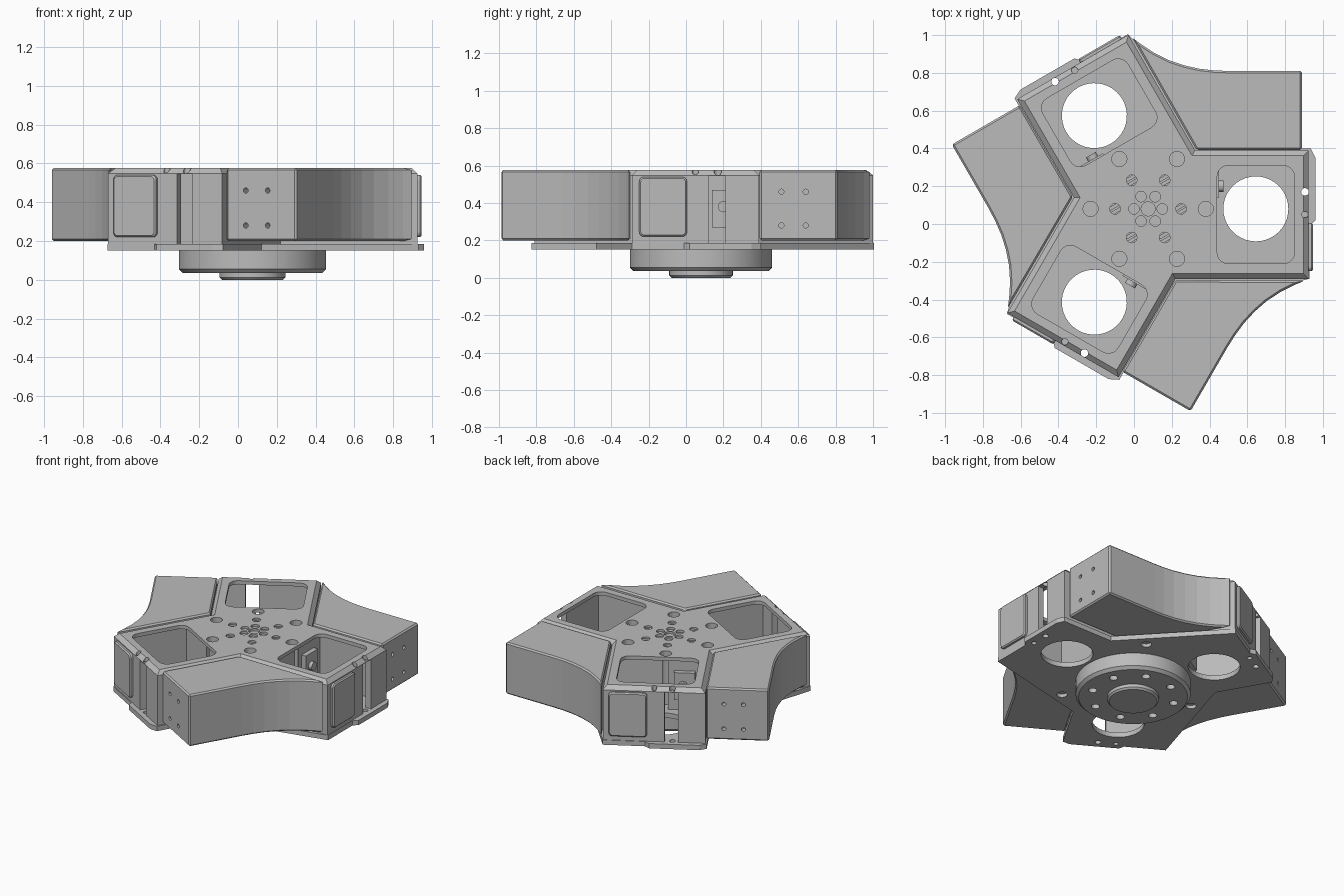
import bpy, bmesh
from math import cos, sin, pi, radians
from mathutils import Matrix, Vector

if "Cube" in bpy.data.objects:
    bpy.data.objects.remove(bpy.data.objects["Cube"])

CENTRE = Vector((0.075, 0.08, 0))
TURNS = [Matrix.Rotation(radians(a), 4, "Z") for a in (0, 120, 240)]
# Maps a flat outline (u, v, depth) onto an upright face (depth, u, v)
UPRIGHT = Matrix(((0, 0, 1, 0), (1, 0, 0, 0), (0, 1, 0, 0), (0, 0, 0, 1)))

metal = bpy.data.materials.new("plain_grey")
metal.use_nodes = True
metal.diffuse_color = (0.5, 0.5, 0.5, 1)
metal.node_tree.nodes["Principled BSDF"].inputs["Base Color"].default_value = (0.5, 0.5, 0.5, 1)


def circle(r, x=0, y=0, n=32):
    return [(x + r * cos(2 * pi * i / n), y + r * sin(2 * pi * i / n)) for i in range(n)]


def round_rect(x0, x1, y0, y1, r, n=5):
    pts = []
    corners = ((x1 - r, y1 - r), (x0 + r, y1 - r), (x0 + r, y0 + r), (x1 - r, y0 + r))
    for q, (cx, cy) in enumerate(corners):
        for i in range(n + 1):
            a = pi / 2 * (q + i / n)
            pts.append((cx + r * cos(a), cy + r * sin(a)))
    return pts


def rect(x0, x1, y0, y1):
    return [(x0, y0), (x1, y0), (x1, y1), (x0, y1)]


def turned(points):
    """Repeat an outline segment around the three arms."""
    return [tuple((m @ Vector((x, y, 0))).xy) for m in TURNS for x, y in points]


def prism(pts, z0, z1, m=Matrix()):
    return ([(pts, z0), (pts, z1)], m)


def three(part):
    rings, m = part
    return [(rings, t @ m) for t in TURNS]


def build(name, parts):
    """Loft each part through its rings and cap both ends."""
    bm = bmesh.new()
    for rings, m in parts:
        loops = [[bm.verts.new(m @ Vector((x, y, z))) for x, y in pts] for pts, z in rings]
        for a, b in zip(loops, loops[1:]):
            for i in range(len(a)):
                j = (i + 1) % len(a)
                bm.faces.new((a[i], a[j], b[j], b[i]))
        bm.faces.new(loops[0][::-1])
        bm.faces.new(loops[-1])
    bmesh.ops.recalc_face_normals(bm, faces=bm.faces)
    mesh = bpy.data.meshes.new(name)
    bm.to_mesh(mesh)
    bm.free()
    mesh.materials.append(metal)
    ob = bpy.data.objects.new(name, mesh)
    ob.location = CENTRE
    bpy.context.collection.objects.link(ob)
    return ob


def apply(ob, mod):
    bpy.context.view_layer.objects.active = ob
    bpy.ops.object.modifier_apply(modifier=mod.name)


def cut(ob, parts):
    tool = build("cutter", parts)
    tool.hide_render = True
    bpy.context.view_layer.update()
    mod = ob.modifiers.new("cut", "BOOLEAN")
    mod.operation = "DIFFERENCE"
    mod.solver = "EXACT"
    mod.object = tool
    apply(ob, mod)
    bpy.data.objects.remove(tool)


def bevel(ob, width, segments=1):
    mod = ob.modifiers.new("bevel", "BEVEL")
    mod.width = width
    mod.segments = segments
    mod.limit_method = "ANGLE"
    mod.angle_limit = radians(50)
    apply(ob, mod)


def smooth(ob):
    bpy.ops.object.select_all(action="DESELECT")
    ob.select_set(True)
    bpy.context.view_layer.objects.active = ob
    bpy.ops.object.shade_smooth_by_angle(angle=radians(30))


END, LEFT, RIGHT = 0.85, 0.31, -0.37


def star(inset):
    """Three-armed outline, pulled in by the inset."""
    end, left, right = END - inset, LEFT - inset, RIGHT + inset
    inner = (-right - left * 0.5) / sin(pi / 3)
    return turned([(end, right), (end, left), (inner, left)])


def ring_of(count, radius, r, z0, z1, start=0, n=20):
    return [prism(circle(r, radius * cos(start + 2 * pi * i / count),
                         radius * sin(start + 2 * pi * i / count), n), z0, z1)
            for i in range(count)]


# Three-armed cover with a chamfered top
cover = build("cover", [([(star(0), 0.185), (star(0), 0.548), (star(0.028), 0.576)], Matrix())])
cut(cover, three(prism(rect(0.34, 0.805, -0.33, 0.27), 0.1, 0.55)))
cut(cover, three(prism(round_rect(0.365, 0.775, -0.29, 0.23, 0.06), 0.5, 0.7)))
cut(cover, three(prism(rect(0.04, 0.13, 0.1, 0.545), 0.79, 0.9, UPRIGHT)))
# Screw holes in the cover
cut(cover, ring_of(6, 0.305, 0.04, 0.1, 0.7) + ring_of(6, 0.175, 0.028, 0.545, 0.7)
    + ring_of(6, 0.075, 0.028, 0.56, 0.7) + [prism(circle(0.037), 0.56, 0.7)]
    + three(prism(circle(0.02, 0.83, 0.09, 16), 0.5, 0.7))
    + three(prism(circle(0.017, 0.83, -0.03, 16), 0.54, 0.7)))

# Slotted screw heads inside the middle ring of holes
screws = []
for i in range(6):
    a = i * pi / 3
    place = Matrix.Translation((0.175 * cos(a), 0.175 * sin(a), 0)) @ Matrix.Rotation(radians(30), 4, "Z")
    screws += [prism(rect(-0.027, 0.027, s - 0.009, s + 0.009), 0.54, 0.565, place)
               for s in (-0.013, 0.013)]
build("screw_heads", screws)

# Bottom plate with a stepped tip on each arm and filled inner corners
plate = build("bottom_plate", [prism(turned([
    (0.855, -0.37), (0.855, -0.09), (0.885, -0.06), (0.885, 0.27), (0.86, 0.32), (0.46, 0.32)]),
    0.15, 0.185)])
cut(plate, three(prism(circle(0.172, 0.57, 0, 40), 0.1, 0.3))
    + three(prism(circle(0.02, 0.83, 0.09, 16), 0.1, 0.3))
    + three(prism(circle(0.017, 0.83, -0.03, 16), 0.1, 0.17))
    + ring_of(3, 0.5, 0.035, 0.1, 0.175, pi / 3))

# Pods with concave outer walls between the arms
pod = [(0.255, 0.313), (0.815, 0.313), (0.815, 0.73), (0.43, 0.73), (0.35, 0.733),
       (0.27, 0.742), (0.19, 0.76), (0.11, 0.787), (0.03, 0.827), (-0.04, 0.873), (-0.085, 0.908)]
pods = build("side_pods", three(prism(pod, 0.2, 0.576)))
bevel(pods, 0.01)
dots = []
for y in (0.43, 0.56):
    for z in (0.28, 0.46):
        dots += three(prism(circle(0.014, y, z, 12), 0.77, 0.85, UPRIGHT))
cut(pods, dots)

# Rounded pads on the arm ends
pad_outline = round_rect(-0.33, -0.075, 0.22, 0.54, 0.025)
pad_top = round_rect(-0.322, -0.083, 0.228, 0.532, 0.02)
build("end_pads", three(([(pad_outline, 0.84), (pad_outline, 0.864), (pad_top, 0.872)], UPRIGHT)))

# Small drive blocks tucked under the roof of each bay
build("drive_blocks", three(prism(rect(0.33, 0.375, 0.06, 0.2), 0.27, 0.47))
      + three(prism(circle(0.03, 0.12, 0.38, 16), 0.37, 0.4, UPRIGHT)))

# Round hub and its boss under the plate
hub = build("hub", [([(circle(0.36, n=64), 0.035), (circle(0.38, n=64), 0.055),
                      (circle(0.38, n=64), 0.152)], Matrix())])
cut(hub, ring_of(8, 0.28, 0.028, 0.0, 0.08, pi / 8))
smooth(hub)
boss = build("hub_boss", [([(circle(0.158, n=48), 0), (circle(0.17, n=48), 0.012),
                            (circle(0.17, n=48), 0.05)], Matrix())])
smooth(boss)
